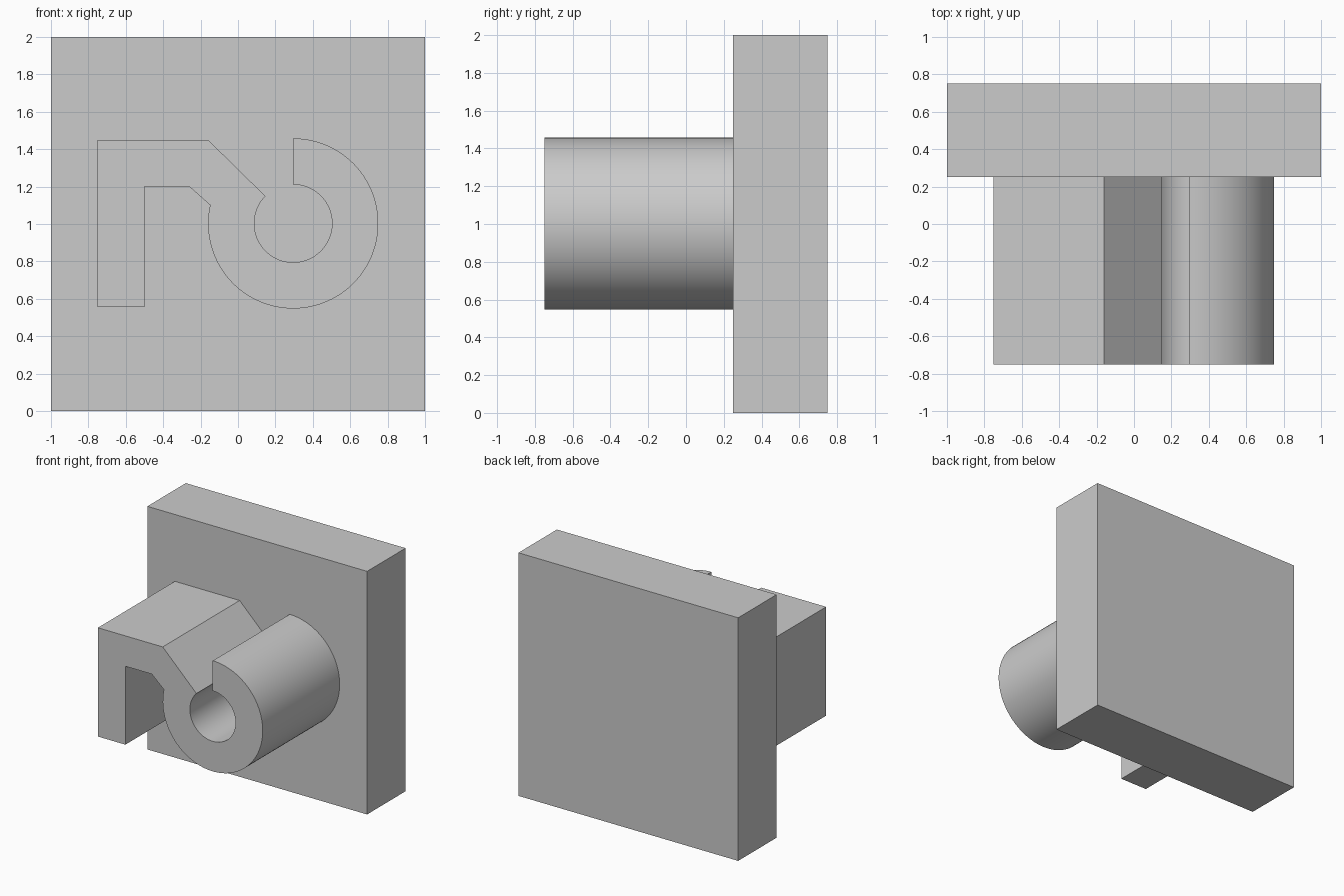
import bpy, bmesh
from math import sin, cos, radians
from mathutils import Vector

cube = bpy.data.objects.get("Cube")
if cube:
    bpy.data.objects.remove(cube, do_unlink=True)

grey = bpy.data.materials.new("light grey")
grey.use_nodes = True
colour = (0.6, 0.6, 0.6, 1)
grey.diffuse_color = colour
grey.node_tree.nodes["Principled BSDF"].inputs["Base Color"].default_value = colour


def extrude_profile(name, points, y_front, y_back):
    """Closed x-z outline extruded from y_front to y_back."""
    bm = bmesh.new()
    face = bm.faces.new([bm.verts.new((x, y_front, z)) for x, z in points])
    result = bmesh.ops.extrude_face_region(bm, geom=[face], use_keep_orig=True)
    verts = [g for g in result["geom"] if isinstance(g, bmesh.types.BMVert)]
    bmesh.ops.translate(bm, verts=verts, vec=Vector((0, y_back - y_front, 0)))
    bmesh.ops.recalc_face_normals(bm, faces=bm.faces)
    mesh = bpy.data.meshes.new(name)
    bm.to_mesh(mesh)
    bm.free()
    mesh.materials.append(grey)
    obj = bpy.data.objects.new(name, mesh)
    bpy.context.collection.objects.link(obj)
    bpy.ops.object.select_all(action="DESELECT")
    obj.select_set(True)
    bpy.context.view_layer.objects.active = obj
    bpy.ops.object.shade_smooth_by_angle(angle=radians(25))
    return obj


def arc(radius, start, end, steps=80):
    """Points on a circle around the ring centre."""
    angles = [radians(start + (end - start) * i / steps) for i in range(steps + 1)]
    return [(0.295 + radius * cos(a), 1.003 + radius * sin(a)) for a in angles]


# Square back plate
extrude_profile("back_plate", [(-1, 0), (1, 0), (1, 2), (-1, 2)], 0.25, 0.75)

# Hook: downturned leg, sloping arm and open ring in one outline
leg_and_arm = [(-0.5, 1.2), (-0.5, 0.555), (-0.75, 0.555),
               (-0.75, 1.45), (-0.16, 1.45)]
bore = arc(0.208, 135.5, 450)
rim = arc(0.455, 90, -192.5)
extrude_profile("hook", leg_and_arm + bore + rim + [(-0.26, 1.2)], -0.75, 0.25)
